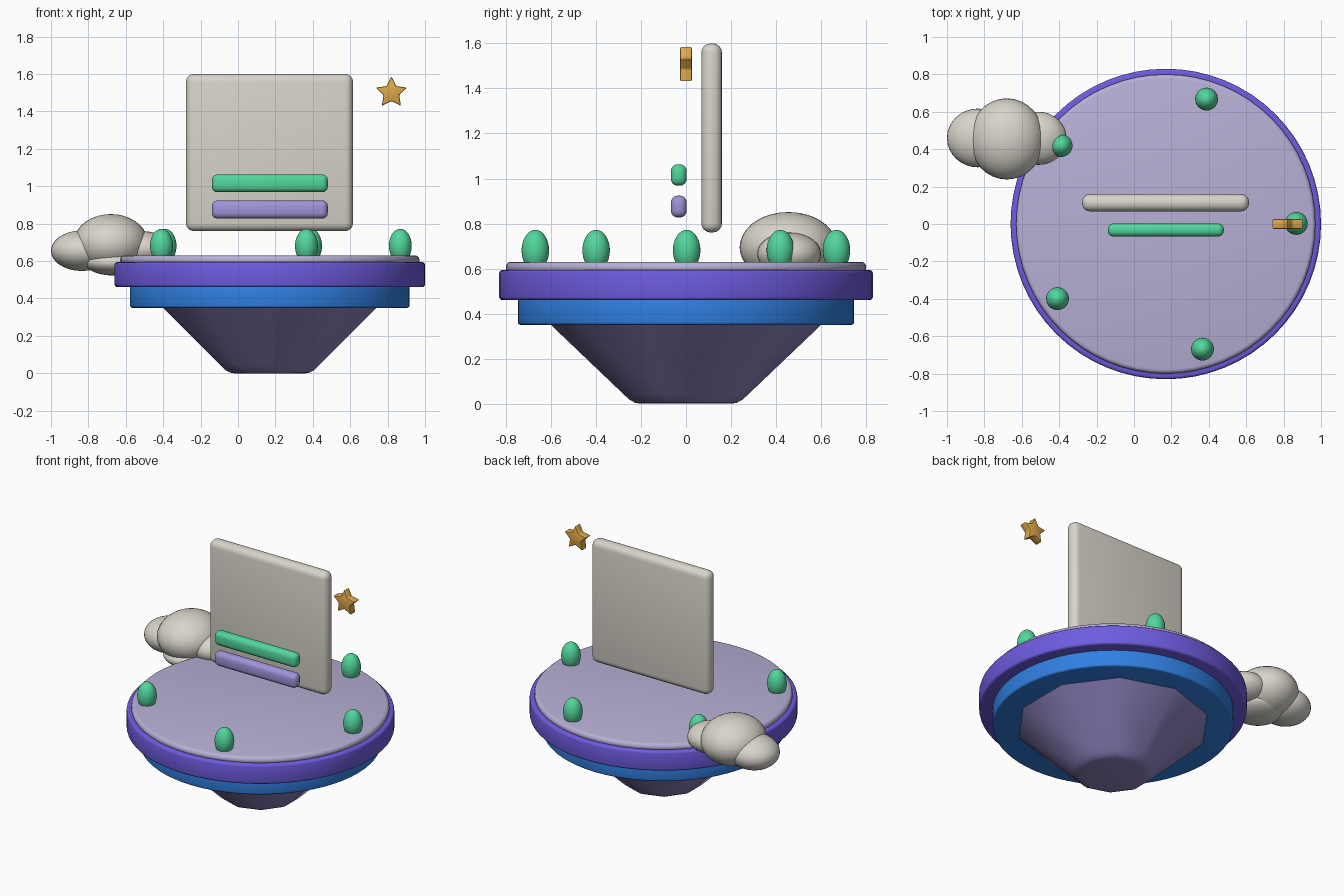
import bpy, bmesh, math
from mathutils import Matrix, Vector

if "Cube" in bpy.data.objects:
    bpy.data.objects.remove(bpy.data.objects["Cube"])

CX = 0.17  # platform axis


def srgb(r, g, b):
    f = lambda c: c / 12.92 if c <= 0.04045 else ((c + 0.055) / 1.055) ** 2.4
    return (f(r / 255), f(g / 255), f(b / 255), 1)


def material(name, *rgb):
    m = bpy.data.materials.new(name)
    m.diffuse_color = srgb(*rgb)
    m.use_nodes = True
    m.node_tree.nodes["Principled BSDF"].inputs["Base Color"].default_value = m.diffuse_color
    return m


LAVENDER = material("pale lavender", 184, 176, 214)
HULL = material("dusky violet", 142, 130, 190)
VIOLET = material("violet", 110, 92, 224)
BLUE = material("blue", 48, 128, 226)
STONE = material("warm grey", 216, 212, 202)
GREEN = material("green", 82, 214, 156)
LILAC = material("lilac", 160, 148, 218)
GOLD = material("gold", 222, 168, 72)


def finish(name, bm, mat, bevel=0, segments=3, smooth=True, angle=35):
    """Turn a bmesh into a shaded object, rounding sharp edges if asked."""
    bmesh.ops.recalc_face_normals(bm, faces=bm.faces)
    me = bpy.data.meshes.new(name)
    bm.to_mesh(me)
    bm.free()
    me.materials.append(mat)
    ob = bpy.data.objects.new(name, me)
    bpy.context.collection.objects.link(ob)
    bpy.ops.object.select_all(action='DESELECT')
    ob.select_set(True)
    bpy.context.view_layer.objects.active = ob
    if bevel:
        mod = ob.modifiers.new("rounding", 'BEVEL')
        mod.width, mod.segments = bevel, segments
        mod.limit_method, mod.angle_limit = 'ANGLE', math.radians(40)
        bpy.ops.object.modifier_apply(modifier=mod.name)
    if smooth:
        bpy.ops.object.shade_smooth_by_angle(angle=math.radians(angle))
    return ob


def lathe(name, profile, sides, mat):
    """Closed solid of revolution around the platform axis, from (radius, z) points."""
    bm = bmesh.new()
    rings = []
    for r, z in profile:
        rings.append([bm.verts.new((CX + r * math.sin(a), r * math.cos(a), z))
                      for a in (2 * math.pi * i / sides for i in range(sides))])
    for lo, hi in zip(rings, rings[1:]):
        for i in range(sides):
            j = (i + 1) % sides
            bm.faces.new((lo[i], lo[j], hi[j], hi[i]))
    bm.faces.new(rings[0])
    bm.faces.new(rings[-1])
    return finish(name, bm, mat)


def disc(name, r, z0, z1, b, mat):
    """Disc with rounded rims."""
    arc = [(b * (1 - math.cos(t)), b * (1 - math.sin(t)))
           for t in (math.pi / 2 * i / 3 for i in range(4))]
    low = [(r - x, z0 + z) for x, z in reversed(arc)]
    high = [(r - x, z1 - z) for x, z in arc]
    return lathe(name, low + high, 64, mat)


def box(name, lo, hi, bevel, mat):
    lo, hi = Vector(lo), Vector(hi)
    bm = bmesh.new()
    bmesh.ops.create_cube(bm, size=1, matrix=Matrix.Translation((lo + hi) / 2)
                          @ Matrix.Diagonal((*(hi - lo), 1)))
    return finish(name, bm, mat, bevel, 4)


def ellipsoid(name, centre, radii, mat):
    bm = bmesh.new()
    bmesh.ops.create_uvsphere(bm, u_segments=32, v_segments=18, radius=1,
                              matrix=Matrix.Translation(centre) @ Matrix.Diagonal((*radii, 1)))
    return finish(name, bm, mat)


# Floating platform: faceted hull and stacked discs
lathe("hull", [(0.20, 0), (0.225, 0.004), (0.25, 0.017), (0.275, 0.04), (0.602, 0.352)], 10, HULL)
disc("lower_ring", 0.747, 0.35, 0.47, 0.012, BLUE)
disc("upper_ring", 0.83, 0.46, 0.594, 0.015, VIOLET)
disc("deck", 0.80, 0.58, 0.63, 0.022, LAVENDER)

# Sign board and its two bars
box("sign_board", (-0.278, 0.068, 0.76), (0.615, 0.16, 1.6), 0.042, STONE)
box("upper_bar", (-0.14, -0.067, 0.968), (0.48, 0.003, 1.063), 0.03, GREEN)
box("lower_bar", (-0.14, -0.067, 0.827), (0.48, 0.003, 0.924), 0.03, LILAC)

# Ring of small bushes
for i, (x, y) in enumerate([(0.868, 0.003), (0.388, 0.668), (-0.39, 0.419),
                            (-0.409, -0.399), (0.366, -0.669)]):
    ellipsoid(f"bush_{i + 1}", (x, y, 0.681), (0.061, 0.061, 0.091), GREEN)

# Cloud made of four lobes
for part, c, r in [("main", (-0.68, 0.455, 0.695), (0.20, 0.217, 0.156)),
                   ("left", (-0.835, 0.46, 0.655), (0.165, 0.157, 0.108)),
                   ("right", (-0.51, 0.458, 0.665), (0.15, 0.142, 0.095)),
                   ("lower", (-0.66, 0.41, 0.592), (0.16, 0.16, 0.07))]:
    ellipsoid(f"cloud_{part}", c, r, STONE)

# Floating star
bm = bmesh.new()
outline = []
for i in range(10):
    r, a = (0.087, 0.044)[i % 2], math.pi / 5 * i
    outline.append(bm.verts.new((0.82 + r * math.sin(a), -0.027, 1.50 + r * math.cos(a))))
face = bm.faces.new(outline)
ext = bmesh.ops.extrude_face_region(bm, geom=[face])
bmesh.ops.translate(bm, vec=(0, 0.054, 0),
                    verts=[v for v in ext["geom"] if isinstance(v, bmesh.types.BMVert)])
finish("star", bm, GOLD, 0.007, 2)
